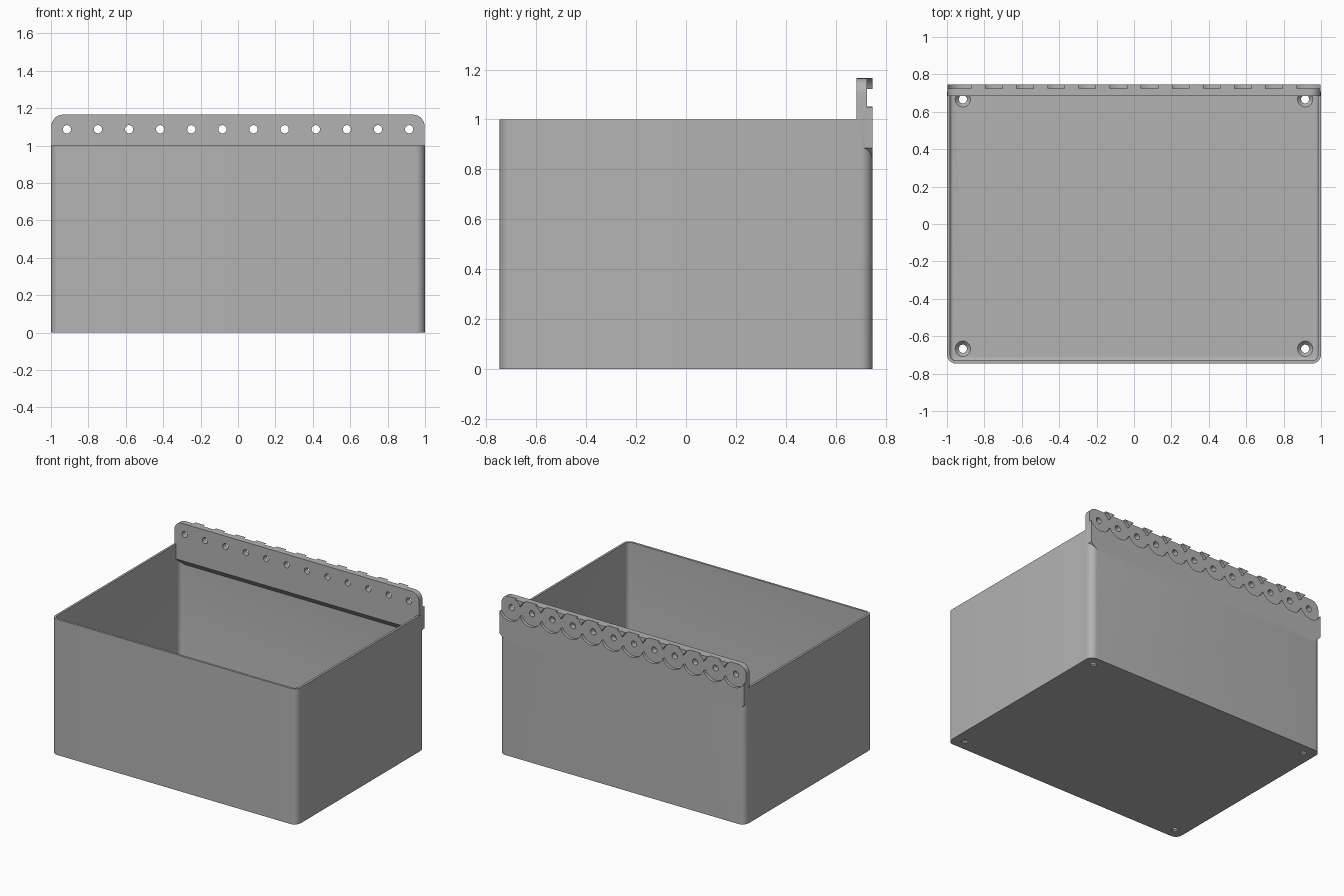
import bpy, bmesh, math
from mathutils import Matrix, Vector

if "Cube" in bpy.data.objects:
    bpy.data.objects.remove(bpy.data.objects["Cube"], do_unlink=True)

HALF_X, HALF_Y, RIM = 1.0, 0.747, 1.0
WALL, FLOOR, CORNER = 0.016, 0.03, 0.05
PLATE_Y, PLATE_TOP = 0.684, 1.165
HOOKS, HOOK_X, HOOK_Z = 12, 0.915, 1.087

grey = bpy.data.materials.new("plain grey plastic")
grey.use_nodes = True
tone = (0.45, 0.45, 0.45, 1)
grey.diffuse_color = tone
grey.node_tree.nodes["Principled BSDF"].inputs["Base Color"].default_value = tone


def make_object(name, bm):
    bmesh.ops.recalc_face_normals(bm, faces=bm.faces)
    mesh = bpy.data.meshes.new(name)
    bm.to_mesh(mesh)
    bm.free()
    mesh.materials.append(grey)
    obj = bpy.data.objects.new(name, mesh)
    bpy.context.collection.objects.link(obj)
    return obj


def arc(cx, cy, r, start, steps=8):
    """Quarter circle of points."""
    return [(cx + r * math.cos(start + math.pi / 2 * i / steps),
             cy + r * math.sin(start + math.pi / 2 * i / steps))
            for i in range(steps + 1)]


def rounded_outline(inset):
    r = CORNER - inset
    cx, cy = HALF_X - CORNER, HALF_Y - CORNER
    pts = []
    for k, (sx, sy) in enumerate([(1, 1), (-1, 1), (-1, -1), (1, -1)]):
        pts += arc(sx * cx, sy * cy, r, k * math.pi / 2)
    return pts


def loft(name, levels):
    """Skin rounded outlines given as (inset, height)."""
    bm = bmesh.new()
    loops = [[bm.verts.new((x, y, z)) for x, y in rounded_outline(inset)]
             for inset, z in levels]
    n = len(loops[0])
    for a, b in zip(loops, loops[1:]):
        for i in range(n):
            j = (i + 1) % n
            bm.faces.new((a[i], a[j], b[j], b[i]))
    bm.faces.new(loops[0])
    bm.faces.new(loops[-1])
    return make_object(name, bm)


def prism(name, pts, place, depth):
    """Extrude a flat profile; place maps each 2D point to 3D."""
    bm = bmesh.new()
    face = bm.faces.new([bm.verts.new(place(*p)) for p in pts])
    out = bmesh.ops.extrude_face_region(bm, geom=[face])
    verts = [v for v in out["geom"] if isinstance(v, bmesh.types.BMVert)]
    bmesh.ops.translate(bm, verts=verts, vec=Vector(depth))
    return make_object(name, bm)


def cone(r1, r2, depth, centre, along_y=False, sides=32):
    bm = bmesh.new()
    m = Matrix.Translation(centre)
    if along_y:
        m = m @ Matrix.Rotation(math.pi / 2, 4, 'X')
    bmesh.ops.create_cone(bm, cap_ends=True, segments=sides, radius1=r1,
                          radius2=r2, depth=depth, matrix=m)
    return make_object("cutter", bm)


def combine(target, tool, operation='DIFFERENCE'):
    mod = target.modifiers.new("join", 'BOOLEAN')
    mod.operation, mod.solver, mod.object = operation, 'EXACT', tool
    bpy.context.view_layer.objects.active = target
    bpy.ops.object.modifier_apply(modifier=mod.name)
    bpy.data.objects.remove(tool, do_unlink=True)


# Open bin: outer skin, rim, inner skin and a small fillet at the floor
fillet = 0.018
levels = [(0, 0), (0, RIM), (WALL, RIM)]
for i in range(5):
    t = math.pi / 2 * i / 4
    levels.append((WALL + fillet * (1 - math.cos(t)),
                   FLOOR + fillet * (1 - math.sin(t))))
storage_bin = loft("storage_bin", levels)

# Hanging plate: rounded top corners, slanted lower corners
w, r = 0.997, 0.06
right_side = [(0.95, 0.84), (w, 0.885)] + arc(w - r, PLATE_TOP - r, r, 0)
outline = right_side + [(-x, z) for x, z in reversed(right_side)]
plate = prism("hanging_plate", outline, lambda x, z: (x, PLATE_Y, z),
              (0, HALF_Y - PLATE_Y, 0))

# Sloped underside where the plate thins into the back wall
inner = HALF_Y - WALL
wedge = [(PLATE_Y - 0.05, 0.8), (inner, 0.8), (inner, 0.84),
         (PLATE_Y, 0.89), (PLATE_Y - 0.05, 0.89)]
combine(plate, prism("cutter", wedge, lambda y, z: (-1.1, y, z), (2.2, 0, 0)))
combine(storage_bin, plate, 'UNION')

# Row of overlapping round recesses with a mounting hole in each
for i in range(HOOKS):
    x = -HOOK_X + 2 * HOOK_X * i / (HOOKS - 1)
    combine(storage_bin, cone(0.09, 0.09, 0.06, (x, 0.725 + 0.03, HOOK_Z), True, 64))
    combine(storage_bin, cone(0.022, 0.022, 0.3, (x, 0.72, HOOK_Z), True))

# Countersunk screw holes in the floor
for sx in (-1, 1):
    for sy in (-1, 1):
        x, y = sx * HOOK_X, sy * 0.667
        combine(storage_bin, cone(0.022, 0.022, 0.2, (x, y, 0)))
        combine(storage_bin, cone(0.02, 0.042, 0.024, (x, y, FLOOR - 0.011)))

bpy.ops.object.select_all(action='DESELECT')
storage_bin.select_set(True)
bpy.context.view_layer.objects.active = storage_bin
bpy.ops.object.shade_smooth_by_angle(angle=math.radians(30))
